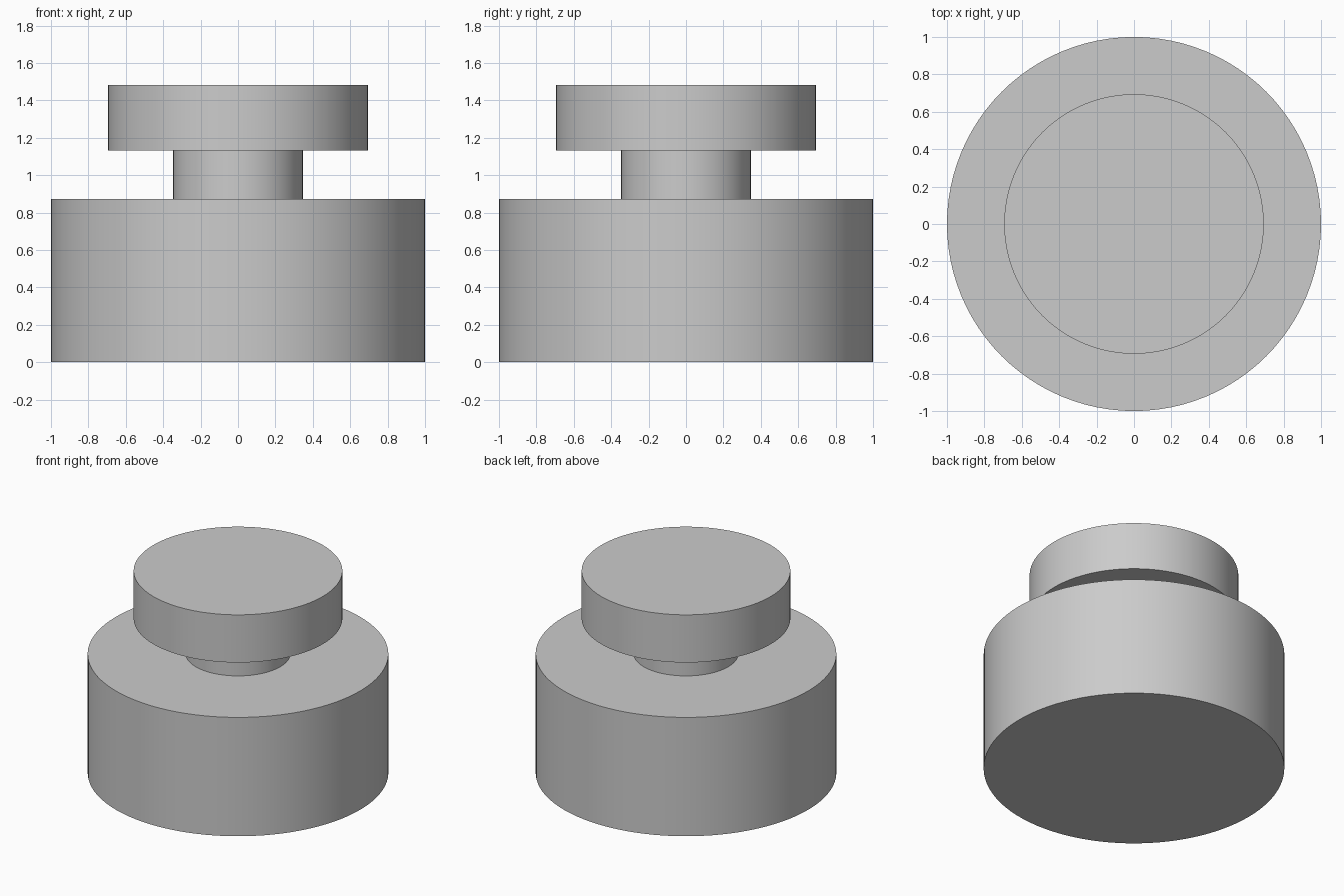
import bpy

if "Cube" in bpy.data.objects:
    bpy.data.objects.remove(bpy.data.objects["Cube"])

SINK = 0.02  # how far the neck is set into the parts it joins


def disc(name, radius, bottom, top):
    """Upright cylinder with smooth sides and sharp rims."""
    bpy.ops.mesh.primitive_cylinder_add(
        vertices=96, radius=radius, depth=top - bottom,
        location=(0, 0, (bottom + top) / 2))
    obj = bpy.context.object
    obj.name = name
    bpy.ops.object.shade_smooth_by_angle()
    return obj


# Wide drum at the bottom
disc("base", 1.0, 0.0, 0.872)
# Narrow stem between base and cap
disc("neck", 0.347, 0.872 - SINK, 1.132 + SINK)
# Overhanging top disc
disc("cap", 0.694, 1.132, 1.482)
